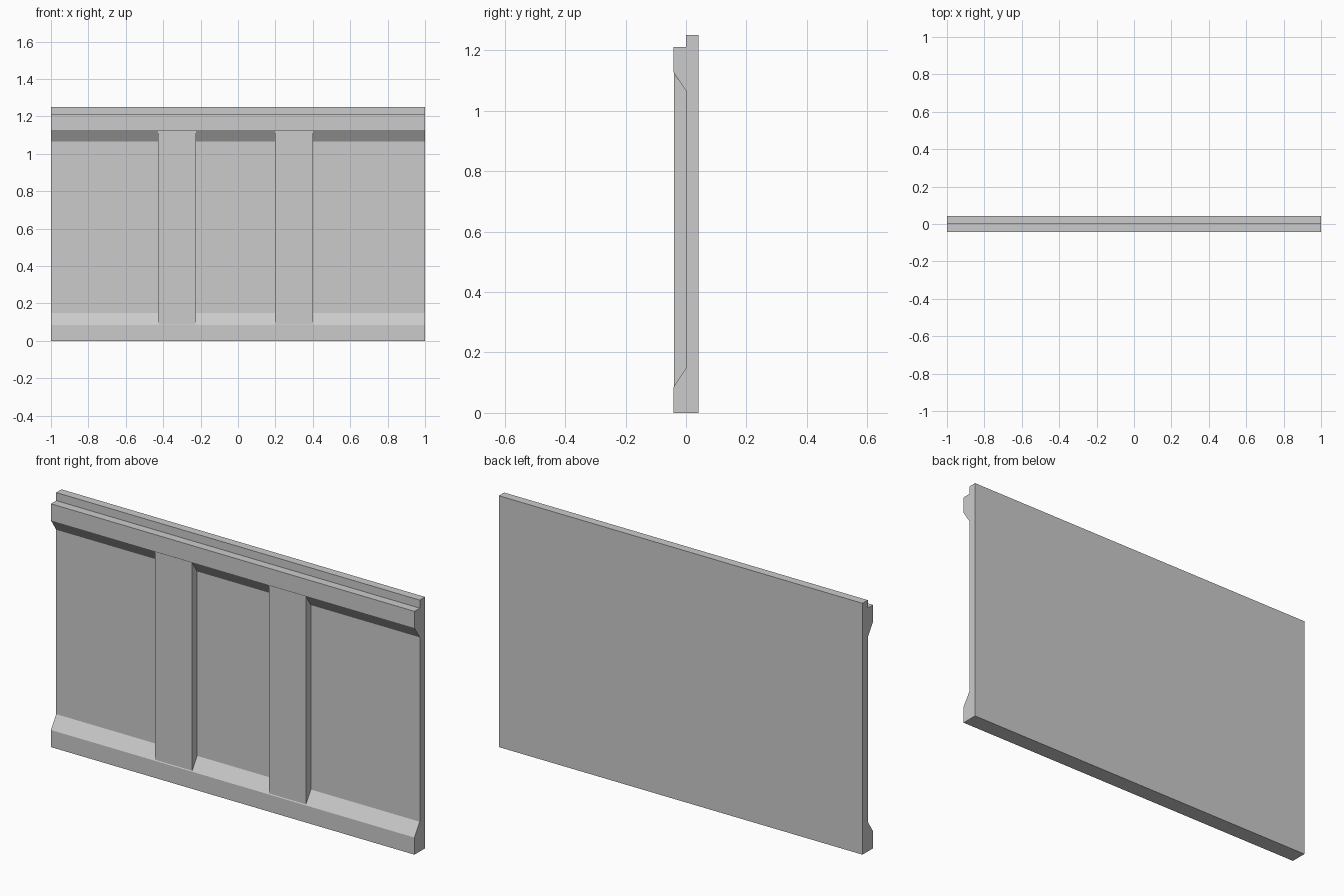
import bpy
import bmesh

if "Cube" in bpy.data.objects:
    bpy.data.objects.remove(bpy.data.objects["Cube"])


def extrude_profile(name, profile, x0, x1):
    """Extrude a closed (y, z) profile along x."""
    bm = bmesh.new()
    face = bm.faces.new([bm.verts.new((x0, y, z)) for y, z in profile])
    ext = bmesh.ops.extrude_face_region(bm, geom=[face], use_keep_orig=True)
    moved = [v for v in ext["geom"] if isinstance(v, bmesh.types.BMVert)]
    bmesh.ops.translate(bm, verts=moved, vec=(x1 - x0, 0, 0))
    bmesh.ops.recalc_face_normals(bm, faces=bm.faces)
    mesh = bpy.data.meshes.new(name)
    bm.to_mesh(mesh)
    bm.free()
    obj = bpy.data.objects.new(name, mesh)
    bpy.context.collection.objects.link(obj)
    return obj


FRONT, BACK = -0.0415, 0.0415

# Wall panel: flat back, bevelled bottom and top rails, stepped top lip
extrude_profile("wall_panel", [
    (FRONT, 0), (BACK, 0), (BACK, 1.25), (0, 1.25), (0, 1.21),
    (FRONT, 1.21), (FRONT, 1.127), (0, 1.065), (0, 0.148), (FRONT, 0.085),
], -1, 1)

# Two upright stiles, set slightly behind the rail faces and fitted to the bevels
stile = [(-0.039, 0.089), (0, 0.148), (0, 1.065), (-0.039, 1.123)]
for name, x0, x1 in (("left_stile", -0.428, -0.225), ("right_stile", 0.198, 0.401)):
    extrude_profile(name, stile, x0, x1)
